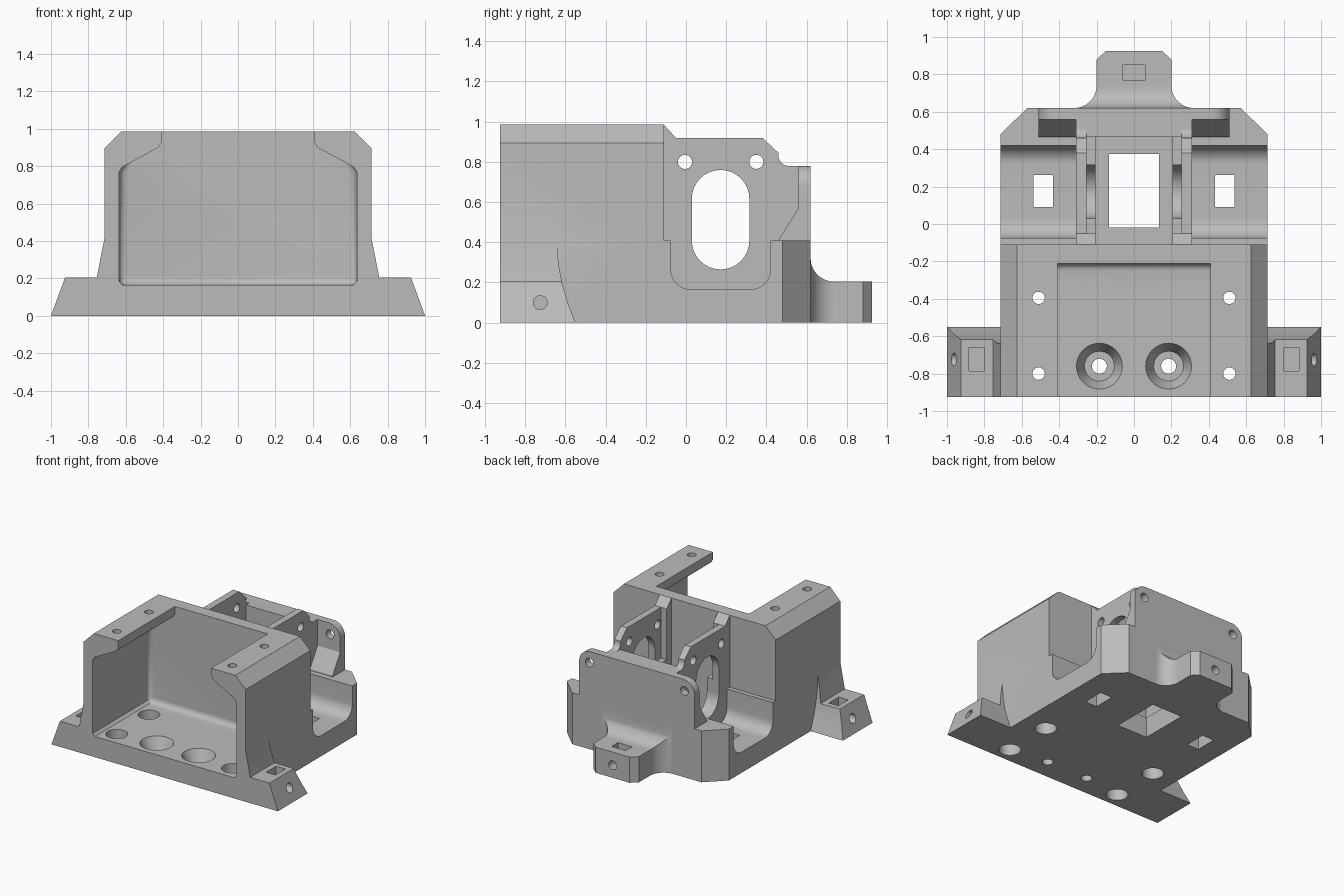
import bpy
import bmesh
from math import cos, sin, radians

cube = bpy.data.objects.get("Cube")
if cube:
    bpy.data.objects.remove(cube, do_unlink=True)

grey = bpy.data.materials.new("plain grey")
grey.use_nodes = True
grey.diffuse_color = (0.5, 0.5, 0.5, 1)
grey.node_tree.nodes["Principled BSDF"].inputs["Base Color"].default_value = grey.diffuse_color


def arc(cx, cy, r, start, end, n=10):
    angles = [radians(start + (end - start) * i / n) for i in range(n + 1)]
    return [(cx + r * cos(a), cy + r * sin(a)) for a in angles]


def finish(name, bm):
    bmesh.ops.recalc_face_normals(bm, faces=bm.faces)
    mesh = bpy.data.meshes.new(name)
    bm.to_mesh(mesh)
    bm.free()
    mesh.materials.append(grey)
    ob = bpy.data.objects.new(name, mesh)
    bpy.context.scene.collection.objects.link(ob)
    return ob


def prism(name, axis, pts, a, b, back_round=0):
    """Extrude a 2D profile along an axis from a to b."""
    place = {"x": lambda p, t: (t, p[0], p[1]),
             "y": lambda p, t: (p[0], t, p[1]),
             "z": lambda p, t: (p[0], p[1], t)}[axis]
    bm = bmesh.new()
    ends = [[bm.verts.new(place(p, t)) for p in pts] for t in (a, b)]
    bm.faces.new(ends[0])
    bm.faces.new(ends[1])
    n = len(pts)
    for i in range(n):
        j = (i + 1) % n
        bm.faces.new((ends[0][i], ends[0][j], ends[1][j], ends[1][i]))
    if back_round:
        edges = [e for e in bm.edges if all(v in ends[1] and v.co.z < 0.8 for v in e.verts)]
        bmesh.ops.bevel(bm, geom=edges, offset=back_round, segments=4,
                        profile=0.5, affect="EDGES")
    return finish(name, bm)


def block(name, x, y, z):
    return prism(name, "z", [(x[0], y[0]), (x[1], y[0]), (x[1], y[1]), (x[0], y[1])], *z)


def rod(name, axis, u, v, r, a, b):
    return prism(name, axis, arc(u, v, r, 0, 345, 23), a, b)


def combine(target, tool, op):
    mod = target.modifiers.new(op, "BOOLEAN")
    mod.operation, mod.solver, mod.object = op, "EXACT", tool
    bpy.context.view_layer.objects.active = target
    bpy.ops.object.modifier_apply(modifier=mod.name)
    bpy.data.objects.remove(tool, do_unlink=True)


def mirror(pts):
    return pts + [(-x, y) for x, y in reversed(pts)]


# Front box
housing = prism("housing", "y", mirror([(0.715, 0), (0.715, 0.895), (0.625, 0.985)]), -0.925, -0.11)


def add(tool):
    combine(housing, tool, "UNION")


def cut(tool):
    combine(housing, tool, "DIFFERENCE")


# Rear base with clipped corners
add(prism("rear_base", "z", mirror([(0.715, -0.15), (0.715, 0.48), (0.57, 0.62)]), 0, 0.41))

# Side channels and centre well in the base
channel = [(-0.075, 1.2)] + arc(0.025, 0.265, 0.1, 180, 270) + arc(0.32, 0.265, 0.1, 270, 360) + [(0.42, 1.2)]
for s in (-1, 1):
    cut(prism("channel", "x", channel, 0.31 * s, 0.9 * s))
cut(block("centre_well", (-0.205, 0.205), (-0.11, 0.465), (0.165, 1.2)))
# restore the wall strip trimmed above the ledges
add(prism("dividing_wall", "y", mirror([(0.715, 0), (0.715, 0.895), (0.625, 0.985)]), -0.2, -0.11))

# Rear wall: thick centre, thin rounded plate, sloped gussets
add(block("rear_centre", (-0.31, 0.31), (0.465, 0.62), (0.1, 0.78)))
add(prism("rear_plate", "y", mirror([(0.51, 0.2)] + arc(0.41, 0.68, 0.1, 0, 90)), 0.56, 0.62)
    )
for s in (-1, 1):
    add(prism("gusset", "x", [(0.465, 0.3), (0.465, 0.42), (0.56, 0.57), (0.59, 0.57), (0.59, 0.3)],
              0.3 * s, 0.51 * s))

# Upright side plates with a thicker lower inner half and a ramp at the box
plate = ([(-0.15, 0.2), (-0.15, 0.92), (0.38, 0.92), (0.46, 0.845)]
         + arc(0.51, 0.83, 0.05, 180, 270, 6) + [(0.58, 0.78), (0.58, 0.2)])
ramp = [(-0.15, 0.2), (-0.15, 0.985), (-0.11, 0.985), (-0.05, 0.92), (-0.05, 0.2)]
for s in (-1, 1):
    add(prism("side_plate", "x", plate, 0.255 * s, 0.31 * s))
    add(prism("ramp", "x", ramp, 0.205 * s, 0.31 * s))
    add(block("plate_step", (min(0.205 * s, 0.3 * s), max(0.205 * s, 0.3 * s)),
              (-0.15, 0.5), (0.1, 0.515)))
slot = arc(0.172, 0.617, 0.143, 0, 180, 16) + arc(0.172, 0.408, 0.143, 180, 360, 16)
cut(prism("slot", "x", slot, -0.5, 0.5))
for y in (-0.005, 0.35):
    cut(rod("plate_hole", "x", y, 0.8, 0.035, -0.5, 0.5))

# Front feet, flared up the sides with a curved back
foot_side = [(-0.925, -0.1), (-0.535, -0.1), (-0.55, 0), (-0.588, 0.1), (-0.617, 0.2),
             (-0.635, 0.3), (-0.645, 0.5), (-0.925, 0.5)]
for s in (-1, 1):
    front = [(0.66, 0), (1, 0), (0.925, 0.205), (0.755, 0.205), (0.715, 0.41), (0.66, 0.41)]
    foot = prism("foot", "y", [(x * s, z) for x, z in front], -0.925, -0.5)
    combine(foot, prism("foot_limit", "x", foot_side, -1.2, 1.2), "INTERSECT")
    add(foot)
    cut(block("foot_pocket", (0.84 * s - 0.042, 0.84 * s + 0.042), (-0.785, -0.66), (0.05, 0.3)))
    cut(rod("foot_hole", "x", -0.725, 0.1, 0.035, 0.78 * s, 1.1 * s))

# Rear tab with filleted root
outline = [(0.31, 0.58)] + arc(0.32, 0.74, 0.12, 265, 180) + [(0.2, 0.88), (0.15, 0.925)]
tab = prism("tab", "z", mirror(outline), 0, 0.4)
side = [(0.5, -0.1), (1, -0.1), (1, 0.205)] + arc(0.735, 0.32, 0.115, 270, 180) + [(0.5, 0.32)]
combine(tab, prism("tab_limit", "x", side, -1, 1), "INTERSECT")
add(tab)
cut(block("tab_pocket", (-0.062, 0.062), (0.77, 0.85), (0.05, 0.3)))
cut(rod("tab_hole", "y", 0, 0.1, 0.035, 0.8, 1.1))

# Open cavity of the front box, with rounded rear corners
cavity = mirror([(0.615, 0.165), (0.635, 0.185), (0.635, 0.77), (0.62, 0.795),
                 (0.425, 0.9), (0.41, 0.925), (0.41, 1.2)])
cut(prism("cavity", "y", cavity, -1.1, -0.21, 0.04))

# Holes in the flanges, floor and rear plate
for s in (-1, 1):
    for y in (-0.395, -0.8):
        cut(rod("flange_hole", "z", 0.51 * s, y, 0.033, 0.6, 1.2))
        cut(rod("floor_hole", "z", 0.51 * s, y, 0.08, -0.1, 0.3))
    cut(rod("screw_hole", "z", 0.185 * s, -0.76, 0.04, -0.1, 0.3))
    bm = bmesh.new()
    bmesh.ops.create_cone(bm, cap_ends=True, segments=32, radius1=0.08, radius2=0.125, depth=0.1)
    bmesh.ops.translate(bm, vec=(0.185 * s, -0.76, 0.12), verts=bm.verts)
    cut(finish("countersink", bm))
    cut(rod("rear_hole", "y", 0.42 * s, 0.69, 0.035, 0.5, 0.8))
    cut(block("channel_window", (0.485 * s - 0.053, 0.485 * s + 0.053), (0.09, 0.262), (-0.1, 0.3)))
cut(block("centre_window", (-0.135, 0.135), (-0.02, 0.375), (-0.1, 0.3)))

bpy.ops.object.select_all(action="DESELECT")
housing.select_set(True)
bpy.context.view_layer.objects.active = housing
bpy.ops.object.shade_smooth_by_angle(angle=radians(28))
